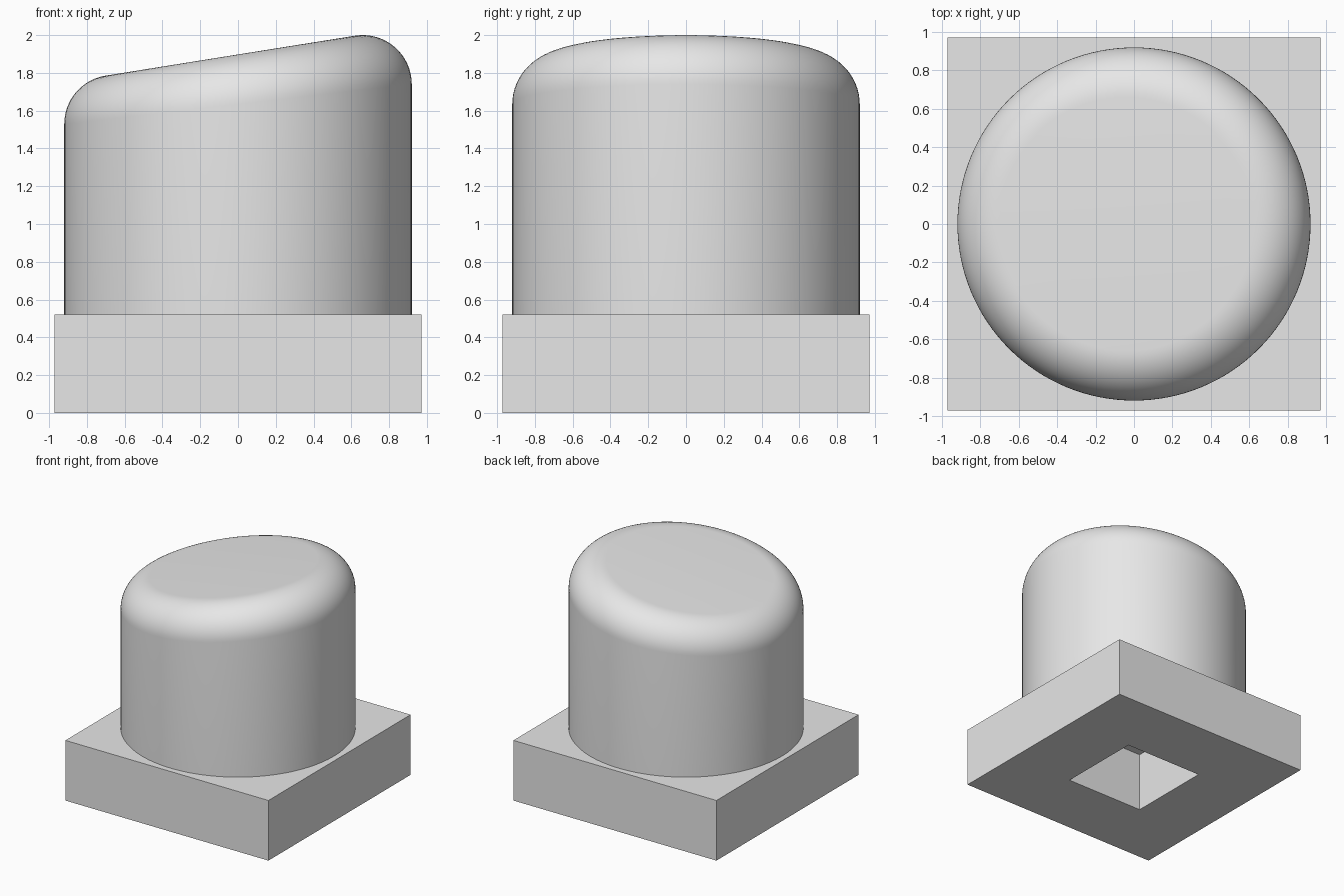
import bpy
import bmesh
from math import cos, sin, tan, pi, radians
from mathutils import Vector

cube = bpy.data.objects.get("Cube")
if cube:
    bpy.data.objects.remove(cube, do_unlink=True)

BASE_HALF, BASE_TOP, SOCKET_HALF = 0.971, 0.52, 0.376
RADIUS, FILLET, HEIGHT = 0.92, 0.26, 2.0
SLOPE = radians(9.1)
SEGMENTS, FILLET_STEPS = 128, 16

# One plain grey for the whole model
grey = bpy.data.materials.new("light grey")
grey.use_nodes = True
grey.diffuse_color = (0.8, 0.8, 0.8, 1)
grey.node_tree.nodes["Principled BSDF"].inputs["Base Color"].default_value = (0.8, 0.8, 0.8, 1)


def add_object(name, bm):
    bmesh.ops.recalc_face_normals(bm, faces=bm.faces[:])
    mesh = bpy.data.meshes.new(name)
    bm.to_mesh(mesh)
    bm.free()
    mesh.materials.append(grey)
    obj = bpy.data.objects.new(name, mesh)
    bpy.context.collection.objects.link(obj)
    return obj


def bridge(bm, a, b):
    """Join two closed rings of vertices with quads."""
    for i in range(len(a)):
        j = (i + 1) % len(a)
        bm.faces.new((a[i], a[j], b[j], b[i]))


# Square base with a square socket through it
def square(bm, half, z):
    return [bm.verts.new((x * half, y * half, z))
            for x, y in ((-1, -1), (1, -1), (1, 1), (-1, 1))]


bm = bmesh.new()
loops = [square(bm, BASE_HALF, 0), square(bm, BASE_HALF, BASE_TOP),
         square(bm, SOCKET_HALF, BASE_TOP), square(bm, SOCKET_HALF, 0)]
for i in range(4):
    bridge(bm, loops[i], loops[(i + 1) % 4])
add_object("square_base", bm)

# Round cap: straight wall, rolling-ball fillet, slanted flat top
bm = bmesh.new()
top_normal = Vector((-sin(SLOPE), 0, cos(SLOPE)))
core = RADIUS - FILLET
rings = [[] for _ in range(FILLET_STEPS + 2)]
for s in range(SEGMENTS):
    angle = 2 * pi * s / SEGMENTS
    outward = Vector((cos(angle), sin(angle), 0))
    centre = outward * core
    centre.z = HEIGHT - FILLET - (core - centre.x) * tan(SLOPE)
    foot = outward * RADIUS
    foot.z = BASE_TOP
    rings[0].append(bm.verts.new(foot))
    for k in range(FILLET_STEPS + 1):
        direction = outward.slerp(top_normal, k / FILLET_STEPS)
        rings[k + 1].append(bm.verts.new(centre + direction * FILLET))
for lower, upper in zip(rings, rings[1:]):
    bridge(bm, lower, upper)
bm.faces.new(rings[-1])
bm.faces.new(rings[0][::-1])
cap = add_object("slanted_round_cap", bm)

bpy.ops.object.select_all(action='DESELECT')
cap.select_set(True)
bpy.context.view_layer.objects.active = cap
bpy.ops.object.shade_smooth_by_angle(angle=radians(30))
